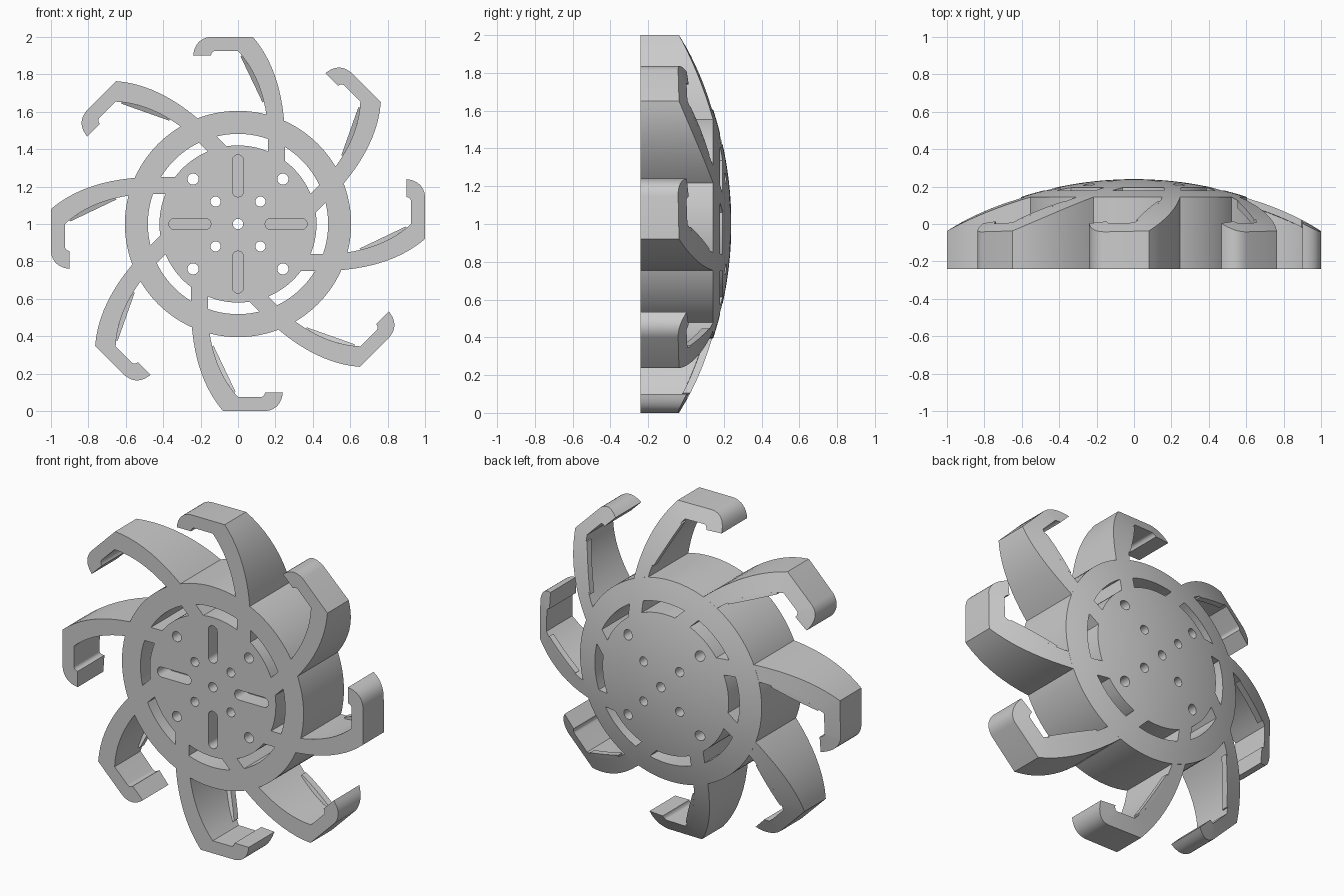
import bpy, bmesh, math
from mathutils import Vector

if "Cube" in bpy.data.objects:
    bpy.data.objects.remove(bpy.data.objects["Cube"], do_unlink=True)

FRONT, BACK, DOME_R = -0.24, 0.24, 1.955
HUB_R, ARMS = 0.605, 8

grey = bpy.data.materials.new("light_grey")
grey.use_nodes = True
grey.diffuse_color = (0.6, 0.6, 0.6, 1)
grey.node_tree.nodes["Principled BSDF"].inputs["Base Color"].default_value = (0.6, 0.6, 0.6, 1)


def dome(x, z):
    return BACK - DOME_R + math.sqrt(DOME_R ** 2 - x * x - z * z)


def bezier(a, b, c, start=0.0, steps=10):
    a, b, c = Vector(a), Vector(b), Vector(c)
    ts = [start + (1 - start) * i / steps for i in range(steps + 1)]
    return [a * (1 - t) ** 2 + b * 2 * t * (1 - t) + c * t * t for t in ts]


def finish(bm, name):
    bmesh.ops.remove_doubles(bm, verts=bm.verts, dist=1e-5)
    bmesh.ops.recalc_face_normals(bm, faces=bm.faces)
    mesh = bpy.data.meshes.new(name)
    bm.to_mesh(mesh)
    bm.free()
    mesh.materials.append(grey)
    return mesh


def add(mesh, name, turn=0.0):
    ob = bpy.data.objects.new(name, mesh)
    bpy.context.collection.objects.link(ob)
    ob.location.z = 1
    ob.rotation_euler.y = turn
    return ob


def strip(bm, side_a, side_b, depth=None):
    """Solid strip between two edges, its back lying on the dome."""
    rows = []
    for a, b in zip(side_a, side_b):
        row = []
        for p in (a, b):
            y = dome(*p)
            row.append((bm.verts.new((p[0], FRONT if depth is None else y - depth, p[1])),
                        bm.verts.new((p[0], y, p[1]))))
        rows.append((row[0][0], row[0][1], row[1][1], row[1][0]))
    for r, s in zip(rows, rows[1:]):
        for i in range(4):
            j = (i + 1) % 4
            bm.faces.new((r[i], r[j], s[j], s[i]))
    bm.faces.new(rows[0])
    bm.faces.new(rows[-1])


def prism(bm, outline, y0, y1):
    lo = [bm.verts.new((x, y0, z)) for x, z in outline]
    hi = [bm.verts.new((x, y1, z)) for x, z in outline]
    bm.faces.new(lo)
    bm.faces.new(hi[::-1])
    for i in range(len(lo)):
        j = (i + 1) % len(lo)
        bm.faces.new((lo[i], lo[j], hi[j], hi[i]))


def polar(r, a):
    return (r * math.cos(a), r * math.sin(a))


def circle(cx, cz, r, n=24):
    return [(cx + x, cz + z) for x, z in (polar(r, math.tau * i / n) for i in range(n))]


# Hub: flat front, straight rim, domed back
bm = bmesh.new()
N, RINGS = 96, 14
rings = [[bm.verts.new((x, FRONT, z)) for x, z in circle(0, 0, HUB_R, N)]]
for k in range(RINGS, 0, -1):
    rings.append([bm.verts.new((x, dome(x, z), z)) for x, z in circle(0, 0, HUB_R * k / RINGS, N)])
bm.faces.new(rings[0])
bm.faces.new(rings[-1])
for a, b in zip(rings, rings[1:]):
    for i in range(N):
        j = (i + 1) % N
        bm.faces.new((a[i], a[j], b[j], b[i]))
hub = add(finish(bm, "hub"), "hub")

# Cutter: through holes, blind grooves and ring slots
bm = bmesh.new()
prism(bm, circle(0, 0, 0.028), -0.4, 0.4)
for sx in (-1, 1):
    for sz in (-1, 1):
        for d, r in ((0.12, 0.027), (0.24, 0.03)):
            prism(bm, circle(sx * d, sz * d, r), -0.4, 0.4)
for q in range(4):
    turn = q * math.pi / 2
    cap = [polar(0.03, -math.pi / 2 + math.pi * i / 10) for i in range(11)]
    groove = [(0.34 + x, z) for x, z in cap] + [(0.175 - x, -z) for x, z in cap]
    c, s = math.cos(turn), math.sin(turn)
    prism(bm, [(x * c - z * s, x * s + z * c) for x, z in groove], -0.4, FRONT + 0.1)
for k in range(ARMS):
    step = math.tau / ARMS
    slot = []
    for r, flip in ((0.42, False), (0.482, True)):
        a0, a1 = math.acos(0.16 / r), math.acos(0.25 / r) + step
        edge = [polar(r, a0 + (a1 - a0) * i / 10 + k * step) for i in range(11)]
        slot += edge[::-1] if flip else edge
    prism(bm, slot, -0.4, 0.4)
cutter = add(finish(bm, "hub_cutter"), "hub_cutter")
cutter.hide_render = True
mod = hub.modifiers.new("openings", 'BOOLEAN')
mod.operation, mod.solver, mod.object = 'DIFFERENCE', 'EXACT', cutter
bpy.context.view_layer.update()
cut = bpy.data.meshes.new_from_object(hub.evaluated_get(bpy.context.evaluated_depsgraph_get()))
hub.modifiers.clear()
hub.data = cut
bpy.data.objects.remove(cutter, do_unlink=True)

# Curved arm with a hooked tip
inner_curve = ((0.16, 0.52), (0.136, 0.778), (0, 0.925))
outer = bezier((0.25, 0.5), (0.235, 0.82), (0.08, 1.0))
inner = bezier(*inner_curve)
outer += bezier((-0.15, 1.0), (-0.23, 0.99), (-0.24, 0.9), steps=8)
inner += bezier((-0.12, 0.925), (-0.14, 0.925), (-0.145, 0.9), steps=8)
bm = bmesh.new()
strip(bm, outer, inner)
arm_mesh = finish(bm, "arm")

# Thin web filling the hollow side of the arm near the back
curve = bezier(*inner_curve, start=0.2)
chord = [curve[0].lerp(curve[-1], i / 10) for i in range(11)]
bm = bmesh.new()
strip(bm, curve[1:-1], chord[1:-1], depth=0.04)
web_mesh = finish(bm, "arm_web")

parts = [hub]
for k in range(ARMS):
    turn = k * math.tau / ARMS
    parts.append(add(arm_mesh, f"arm_{k + 1}", turn))
    parts.append(add(web_mesh, f"arm_web_{k + 1}", turn))

# Smooth curved walls, crisp edges
bpy.ops.object.select_all(action='DESELECT')
for ob in parts:
    ob.select_set(True)
bpy.context.view_layer.objects.active = hub
bpy.ops.object.shade_smooth_by_angle(angle=math.radians(30))
